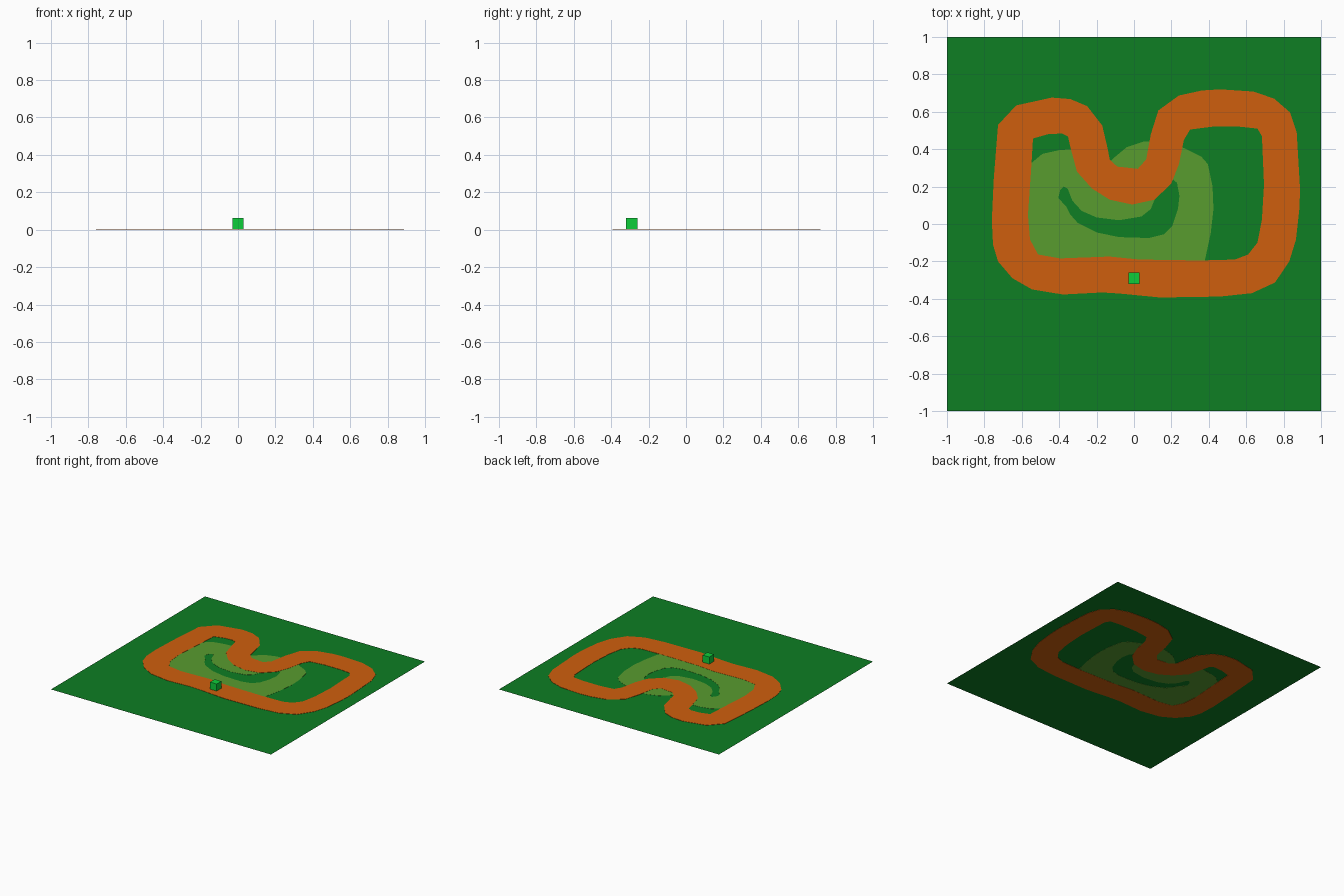
import bpy, bmesh


def material(name, r, g, b):
    lin = [((c / 255 + 0.055) / 1.055) ** 2.4 if c > 10 else c / 255 / 12.92 for c in (r, g, b)]
    m = bpy.data.materials.new(name)
    m.diffuse_color = (*lin, 1)
    return m


def slab(name, loops, z0, z1, mat):
    """Flat plate filled between closed outlines; a single sheet if z0 == z1."""
    bm = bmesh.new()
    edges = []
    for loop in loops:
        vs = [bm.verts.new((x, y, z0)) for x, y in loop]
        edges += [bm.edges.new((vs[i - 1], vs[i])) for i in range(len(vs))]
    bmesh.ops.triangle_fill(bm, edges=edges, use_beauty=True, normal=(0, 0, 1))
    if z1 > z0:
        ret = bmesh.ops.extrude_face_region(bm, geom=bm.faces[:], use_keep_orig=True)
        top = [v for v in ret["geom"] if isinstance(v, bmesh.types.BMVert)]
        bmesh.ops.translate(bm, verts=top, vec=(0, 0, z1 - z0))
        bmesh.ops.recalc_face_normals(bm, faces=bm.faces[:])
    me = bpy.data.meshes.new(name)
    bm.to_mesh(me)
    bm.free()
    me.materials.append(mat)
    ob = bpy.data.objects.new(name, me)
    bpy.context.collection.objects.link(ob)
    return ob


grass = material("grass green", 14, 126, 35)
light = material("light grass", 88, 156, 47)
dirt = material("orange dirt", 207, 95, 13)
bright = material("bright green", 14, 206, 58)

# Grass field
slab("grass_field", [[(-1, -1), (1, -1), (1, 1), (-1, 1)]], 0.002, 0.002, grass)

# Light grass patch with a crescent opening
patch_outer = [
    (-0.64, -0.25), (0.36, -0.25), (0.38, -0.19), (0.41, -0.05), (0.425, 0.08),
    (0.42, 0.2), (0.395, 0.32), (0.36, 0.36), (0.27, 0.405), (0.15, 0.44),
    (0.05, 0.44), (-0.04, 0.41), (-0.1, 0.36), (-0.14, 0.32), (-0.2, 0.32),
    (-0.25, 0.37), (-0.32, 0.4), (-0.4, 0.395), (-0.49, 0.375), (-0.55, 0.325),
    (-0.62, 0.25)]
patch_hole = [
    (-0.405, 0.14), (-0.395, 0.18), (-0.375, 0.2), (-0.355, 0.19), (-0.33, 0.125),
    (-0.28, 0.07), (-0.2, 0.035), (-0.08, 0.02), (0.04, 0.04), (0.09, 0.08),
    (0.11, 0.13), (0.15, 0.2), (0.2, 0.245), (0.23, 0.22), (0.243, 0.15),
    (0.235, 0.08), (0.205, -0.01), (0.16, -0.055), (0.08, -0.075), (-0.08, -0.07),
    (-0.2, -0.045), (-0.3, 0.005), (-0.34, 0.05), (-0.36, 0.09)]
slab("light_grass_patch", [patch_outer, patch_hole], 0.001, 0.003, light)

# Winding dirt track
track_outer = [
    (-0.727, 0.53), (-0.63, 0.634), (-0.44, 0.676), (-0.34, 0.668), (-0.25, 0.63),
    (-0.17, 0.527), (-0.14, 0.4), (-0.13, 0.345), (-0.09, 0.307), (0.02, 0.295),
    (0.065, 0.345), (0.09, 0.48), (0.13, 0.607), (0.24, 0.687), (0.364, 0.714),
    (0.46, 0.72), (0.64, 0.708), (0.75, 0.67), (0.835, 0.596), (0.87, 0.49),
    (0.888, 0.184), (0.884, 0.08), (0.866, -0.083), (0.83, -0.2), (0.754, -0.313),
    (0.63, -0.37), (0.46, -0.388), (0.14, -0.393), (-0.075, -0.372), (-0.17, -0.366),
    (-0.38, -0.377), (-0.545, -0.35), (-0.65, -0.29), (-0.727, -0.2), (-0.754, -0.11),
    (-0.76, 0.02), (-0.75, 0.24)]
track_inner = [
    (-0.54, 0.457), (-0.46, 0.48), (-0.385, 0.484), (-0.353, 0.468), (-0.34, 0.41),
    (-0.305, 0.28), (-0.225, 0.19), (-0.13, 0.13), (-0.01, 0.104), (0.11, 0.13),
    (0.2, 0.217), (0.24, 0.32), (0.267, 0.45), (0.3, 0.505), (0.417, 0.52),
    (0.567, 0.52), (0.66, 0.51), (0.684, 0.47), (0.695, 0.21), (0.684, 0.024),
    (0.66, -0.1), (0.61, -0.163), (0.54, -0.19), (0.353, -0.195), (0.03, -0.19),
    (-0.13, -0.174), (-0.395, -0.184), (-0.513, -0.163), (-0.556, -0.083),
    (-0.567, 0.05), (-0.55, 0.29)]
slab("dirt_track", [track_outer, track_inner], 0.0, 0.004, dirt)

# Small block on the start straight
bpy.ops.mesh.primitive_cube_add(size=0.06, location=(0, -0.29, 0.032))
block = bpy.context.object
block.name = "start_block"
block.data.materials.append(bright)
